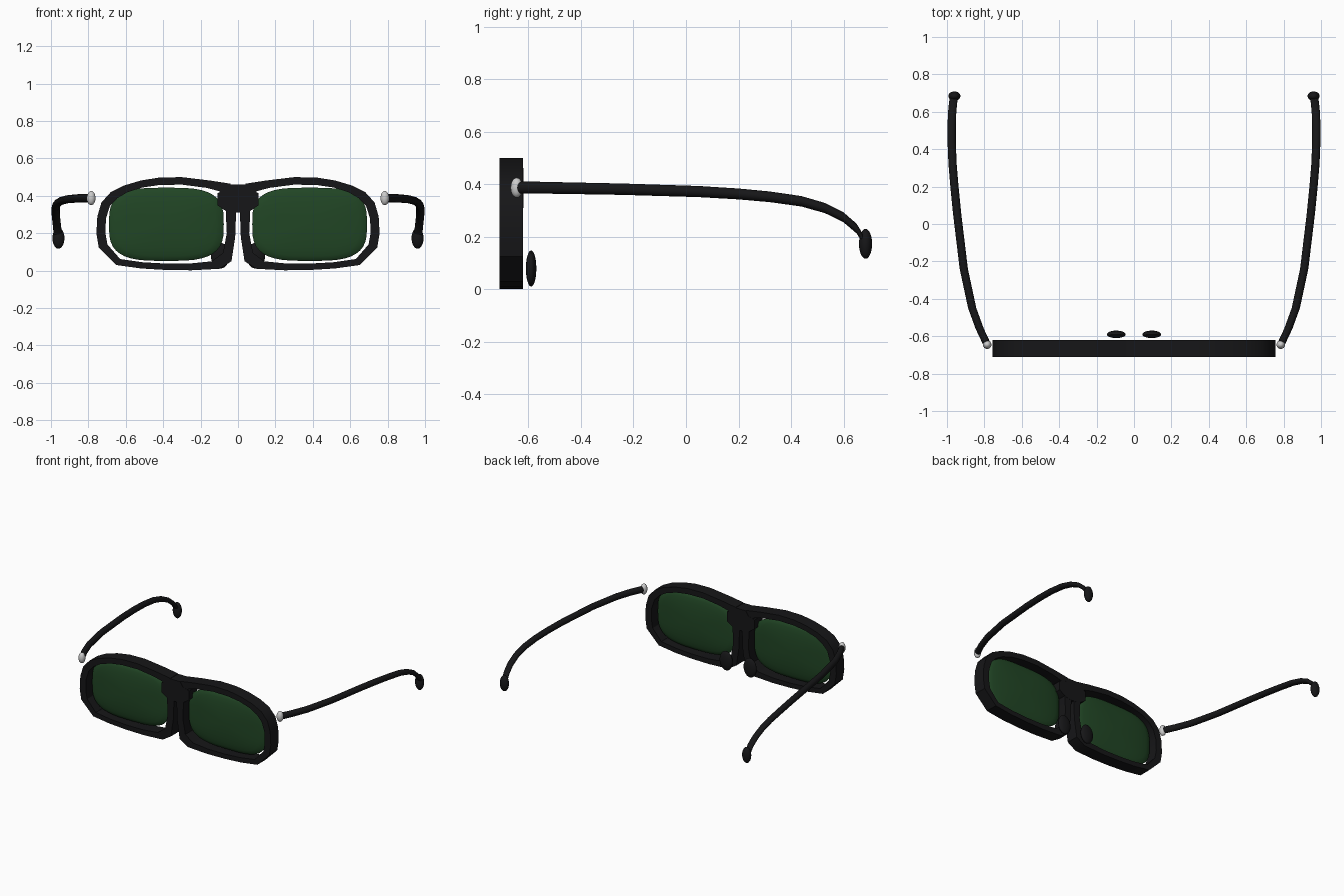
import bpy, bmesh, math

if "Cube" in bpy.data.objects:
    bpy.data.objects.remove(bpy.data.objects["Cube"])

def material(name, col):
    m = bpy.data.materials.new(name)
    m.diffuse_color = (*col, 1)
    m.use_nodes = True
    m.node_tree.nodes["Principled BSDF"].inputs["Base Color"].default_value = m.diffuse_color
    return m

BLACK = material("black", (0.008, 0.008, 0.009))
GREEN = material("green_glass", (0.015, 0.06, 0.018))

def finish(name, bm, mat=None, angle=30):
    bmesh.ops.recalc_face_normals(bm, faces=bm.faces)
    me = bpy.data.meshes.new(name)
    bm.to_mesh(me)
    bm.free()
    ob = bpy.data.objects.new(name, me)
    bpy.context.collection.objects.link(ob)
    if mat:
        me.materials.append(mat)
    me.shade_smooth()
    me.set_sharp_from_angle(angle=math.radians(angle))
    return ob

def loft(bm, rings, closed=False):
    """Skin equal-length vertex rings; cap the ends or join last to first."""
    vs = [[bm.verts.new(p) for p in r] for r in rings]
    n = len(vs[0])
    for k in range(len(vs) if closed else len(vs) - 1):
        a, b = vs[k], vs[(k + 1) % len(vs)]
        for i in range(n):
            bm.faces.new((a[i], a[(i + 1) % n], b[(i + 1) % n], b[i]))
    if not closed:
        bm.faces.new(vs[0])
        bm.faces.new(vs[-1])

def ellipsoid(name, c, r, mat=None, power=1.0, seg=24):
    """Scaled sphere; power below 1 squares off its front outline."""
    bm = bmesh.new()
    bmesh.ops.create_uvsphere(bm, u_segments=seg, v_segments=12, radius=1)
    for v in bm.verts:
        x, z, y = v.co
        d = math.hypot(x, z)
        if d > 1e-6 and power != 1:
            px = math.copysign(abs(x / d) ** power, x) * d
            pz = math.copysign(abs(z / d) ** power, z) * d
            x, z = px, pz
        v.co = (c[0] + x * r[0], c[1] + y * r[1], c[2] + z * r[2])
    return finish(name, bm, mat, 40)

Y0, Y1 = -0.71, -0.62
# rim outlines (x, z), matched point for point
OUTER = [(.04, .465), (.15, .482), (.30, .5), (.42, .498), (.52, .482), (.61, .455),
         (.68, .42), (.73, .365), (.752, .29), (.757, .2), (.745, .125), (.65, .03),
         (.52, .012), (.39, .004), (.25, .002), (.10, .01), (.035, .05), (.015, .18), (.01, .32)]
INNER = [(.10, .425), (.17, .443), (.30, .46), (.42, .458), (.51, .445), (.59, .42),
         (.645, .388), (.685, .345), (.706, .28), (.709, .2), (.698, .14), (.63, .062),
         (.51, .045), (.39, .038), (.26, .038), (.14, .05), (.08, .095), (.06, .2), (.066, .33)]
# temple arm centre line (x, y, z)
ARM = [(.785, -.645, .388), (.825, -.56, .388), (.865, -.45, .386), (.91, -.24, .382),
       (.945, .05, .373), (.96, .2, .364), (.97, .32, .353), (.975, .44, .336),
       (.975, .53, .310), (.972, .60, .275), (.967, .65, .232), (.962, .685, .175)]

for s, side in ((1, "right"), (-1, "left")):
    # rim
    bm = bmesh.new()
    loft(bm, [[(s * x, y, z) for x, z in o] for o, y in
              ((OUTER, Y0), (OUTER, Y1), (INNER, Y1), (INNER, Y0))], closed=True)
    finish("rim_" + side, bm, BLACK)
    # lens
    ellipsoid("lens_" + side, (s * .383, -.665, .248), (.307, .03, .196), GREEN, .62, 40)
    # nose pad
    ellipsoid("nose_pad_" + side, (s * .095, -.59, .08), (.05, .02, .069), BLACK)
    # hinge
    ellipsoid("hinge_" + side, (s * .785, -.645, .388), (.023, .023, .038))
    # temple arm, upright round section swept along the path
    bm = bmesh.new()
    rings = []
    for k, (x, y, z) in enumerate(ARM):
        rz = .023 - .005 * k / (len(ARM) - 1)
        rings.append([(s * (x + .022 * math.cos(t)), y, z + rz * math.sin(t))
                      for t in (math.tau * i / 16 for i in range(16))])
    loft(bm, rings)
    finish("temple_arm_" + side, bm, BLACK, 50)
    # ear tip
    ellipsoid("ear_tip_" + side, (s * .96, .684, .174), (.032, .025, .057), BLACK)

# bridge
half = [(.04, .462), (.06, .43), (.11, .415), (.11, .35), (.075, .325), (.035, .31)]
prof = half + [(-x, z) for x, z in reversed(half)]
bm = bmesh.new()
loft(bm, [[(x, y, z) for x, z in prof] for y in (Y0 - .001, Y1 + .001)])
finish("bridge", bm, BLACK)
